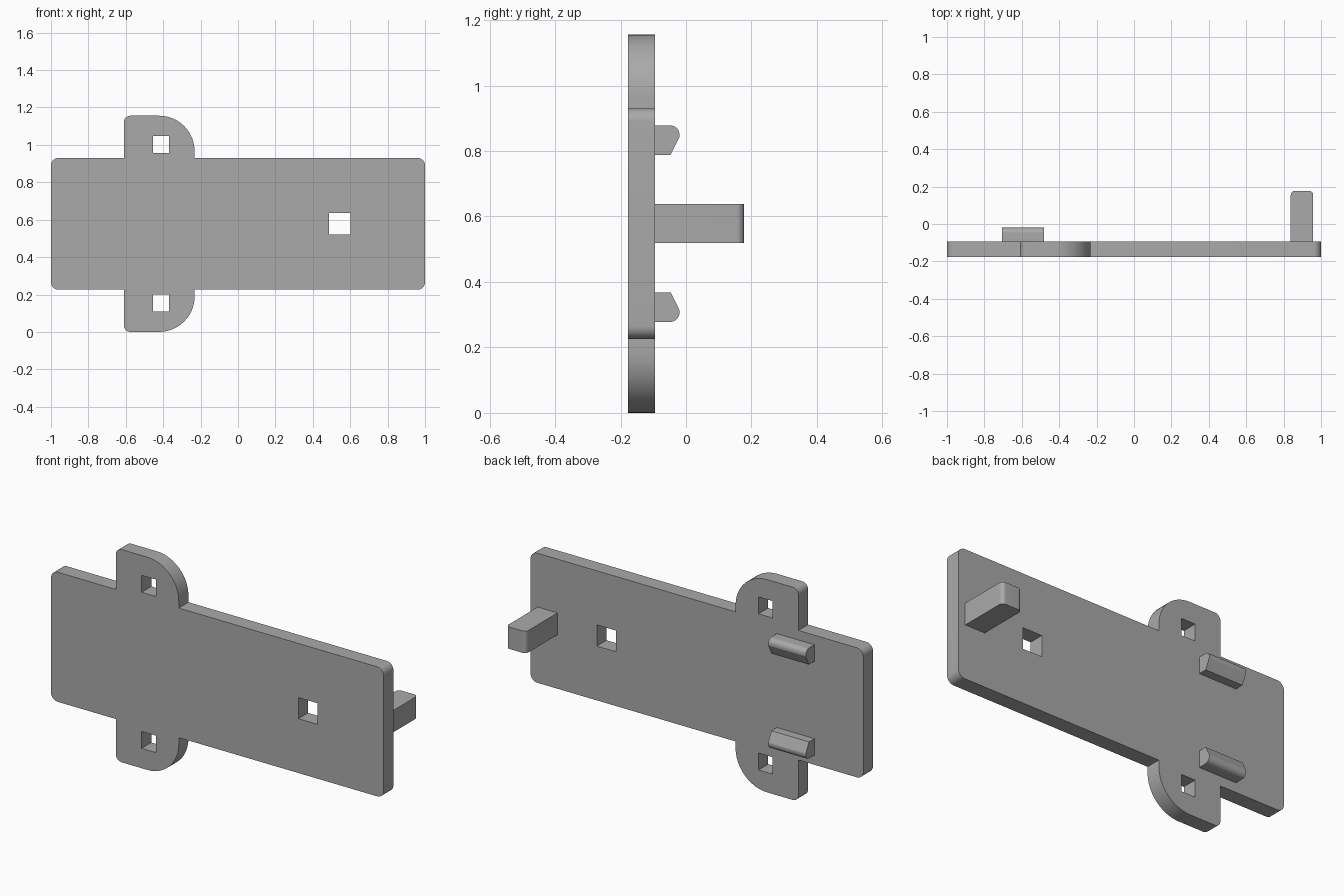
import bpy, bmesh, math
from mathutils import Matrix, Vector

cube = bpy.data.objects.get("Cube")
if cube:
    bpy.data.objects.remove(cube)

grey = bpy.data.materials.new("plain grey")
grey.use_nodes = True
grey.diffuse_color = (0.4, 0.4, 0.4, 1)
grey.node_tree.nodes["Principled BSDF"].inputs["Base Color"].default_value = (0.4, 0.4, 0.4, 1)

MID_Z = 0.578
FRONT, BACK, END = -0.177, -0.094, 0.177


def fillet(corners, steps=12):
    """Turn (u, v, radius) corners into an outline with rounded corners."""
    out = []
    for i, (u, v, r) in enumerate(corners):
        p = Vector((u, v))
        if not r:
            out.append(p)
            continue
        a = (Vector(corners[i - 1][:2]) - p).normalized()
        b = (Vector(corners[(i + 1) % len(corners)][:2]) - p).normalized()
        half = a.angle(b) / 2
        centre = p + (a + b).normalized() * r / math.sin(half)
        start = p + a * r / math.tan(half) - centre
        end = p + b * r / math.tan(half) - centre
        sweep = math.atan2(start.cross(end), start.dot(end))
        for k in range(steps + 1):
            out.append(centre + Matrix.Rotation(sweep * k / steps, 2) @ start)
    return out


def rect(u0, u1, v0, v1):
    return [(u0, v0, 0), (u1, v0, 0), (u1, v1, 0), (u0, v1, 0)]


def extrude(name, loops, u_axis, v_axis, low, high):
    """Fill the outlines (later ones are holes) and extrude between low and high."""
    curve = bpy.data.curves.new(name, "CURVE")
    curve.dimensions, curve.fill_mode = "2D", "BOTH"
    curve.extrude = (high - low) / 2
    for loop in loops:
        pts = fillet(loop)
        spline = curve.splines.new("POLY")
        spline.points.add(len(pts) - 1)
        spline.use_cyclic_u = True
        for sp, p in zip(spline.points, pts):
            sp.co = (p.x, p.y, 0, 1)
    temp = bpy.data.objects.new(name + " outline", curve)
    bpy.context.collection.objects.link(temp)
    mesh = bpy.data.meshes.new_from_object(temp.evaluated_get(bpy.context.evaluated_depsgraph_get()))
    bpy.data.objects.remove(temp)

    # Stand the extrusion up in model space
    u, v = Vector(u_axis), Vector(v_axis)
    w = Vector([abs(c) for c in u.cross(v)])
    turn = Matrix((u, v, w)).transposed().to_4x4()
    bm = bmesh.new()
    bm.from_mesh(mesh)
    bmesh.ops.transform(bm, matrix=Matrix.Translation(w * (low + high) / 2) @ turn, verts=bm.verts)
    bmesh.ops.remove_doubles(bm, verts=bm.verts, dist=1e-5)
    bmesh.ops.recalc_face_normals(bm, faces=bm.faces)
    bm.to_mesh(mesh)
    bm.free()
    mesh.name = name
    mesh.materials.clear()
    mesh.materials.append(grey)
    obj = bpy.data.objects.new(name, mesh)
    bpy.context.collection.objects.link(obj)
    bpy.ops.object.select_all(action="DESELECT")
    obj.select_set(True)
    bpy.context.view_layer.objects.active = obj
    bpy.ops.object.shade_smooth_by_angle(angle=math.radians(25))
    return obj


def mirrored(loop):
    return [(u, 2 * MID_Z - v, r) for u, v, r in reversed(loop)]


X, Y, Z = (1, 0, 0), (0, 1, 0), (0, 0, 1)

# Plate with rounded tabs above and below, and three square holes
upper = [(1, 0.93, 0.04), (-0.232, 0.93, 0), (-0.232, 2 * MID_Z, 0.19),
         (-0.61, 2 * MID_Z, 0.035), (-0.61, 0.93, 0), (-1, 0.93, 0.04)]
tab_hole = rect(-0.455, -0.37, 0.956, 1.048)
window = rect(0.487, 0.602, 0.521, 0.636)
extrude("plate", [upper + mirrored(upper), tab_hole, mirrored(tab_hole), window], X, Z, FRONT, BACK)

# Pair of hooked ridges on the back
ridge = [(BACK, 0.788, 0), (-0.047, 0.788, 0), (-0.02, 0.842, 0.015),
         (-0.02, 0.878, 0.028), (BACK, 0.878, 0)]
extrude("upper_ridge", [ridge], Y, Z, -0.706, -0.48)
extrude("lower_ridge", [mirrored(ridge)], Y, Z, -0.706, -0.48)

# Post on the back near the left end
post = [(0.838, BACK, 0), (0.958, BACK, 0), (0.958, END, 0.022), (0.838, END, 0.022)]
extrude("post", [post], X, Y, 0.519, 0.638)
